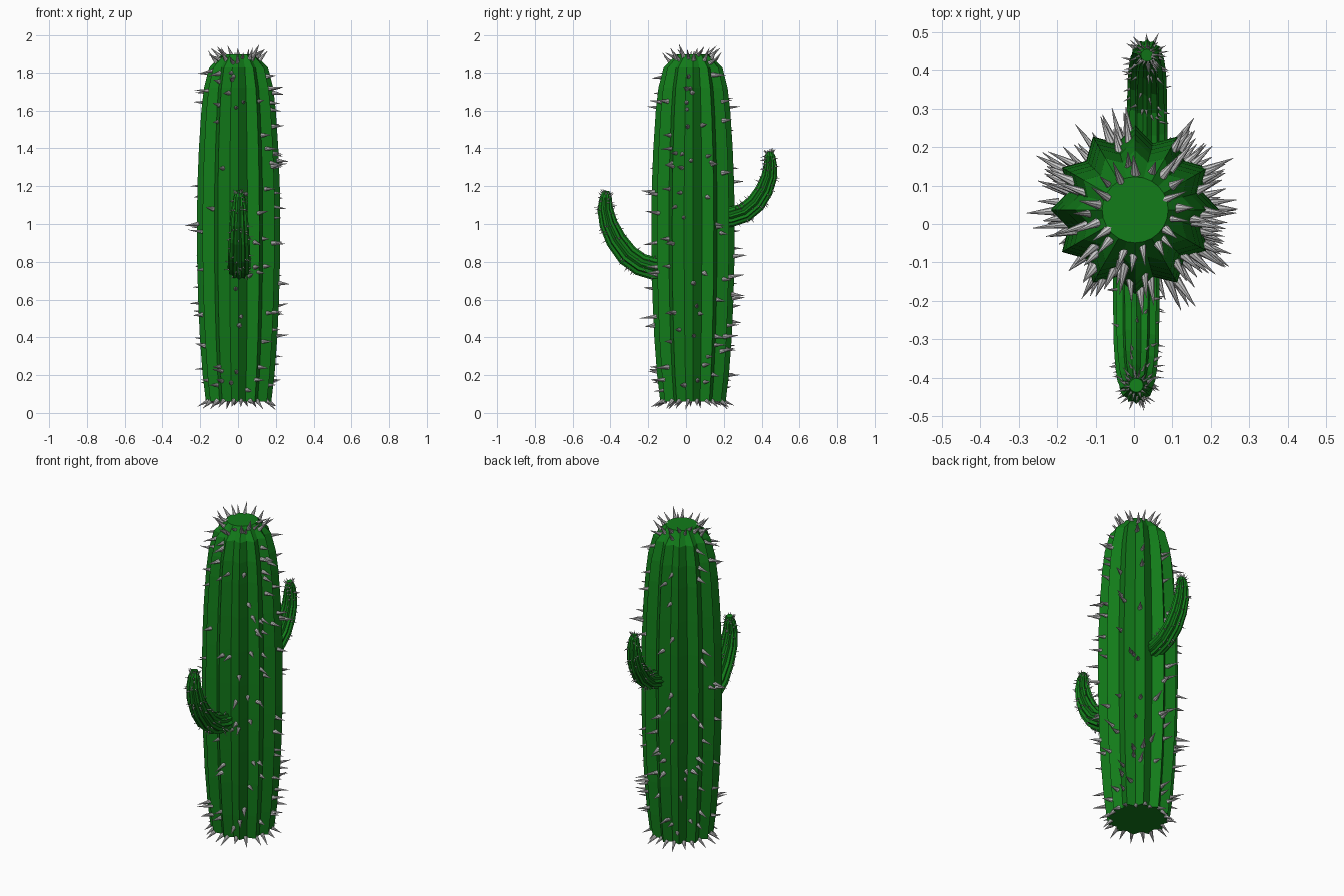
import bpy, bmesh, math, random
from mathutils import Vector, Matrix

if "Cube" in bpy.data.objects:
    bpy.data.objects.remove(bpy.data.objects["Cube"])

random.seed(7)
RIBS = 12
green = bpy.data.materials.new("cactus_green")
green.diffuse_color = (0.006, 0.2, 0.01, 1)
green.use_nodes = True
green.node_tree.nodes["Principled BSDF"].inputs["Base Color"].default_value = green.diffuse_color


def finish(bm, name, mat=None):
    me = bpy.data.meshes.new(name)
    bm.to_mesh(me)
    bm.free()
    ob = bpy.data.objects.new(name, me)
    bpy.context.collection.objects.link(ob)
    if mat:
        me.materials.append(mat)
    return ob


def frames(path, x):
    """Centre, tangent, side axis and radius for each (y, z, r) station."""
    pts = [Vector((x, y, z)) for y, z, r in path]
    out = []
    for i, p in enumerate(pts):
        t = (pts[min(i + 1, len(pts) - 1)] - pts[max(i - 1, 0)]).normalized()
        out.append((p, t, t.cross(Vector((1, 0, 0))), path[i][2]))
    return out


def ribbed_body(name, path, x):
    """Loft a 12-pointed star along the path, ending in a round flat cap."""
    bm = bmesh.new()
    rings = []
    fr = frames(path, x)
    for i, (c, t, side, r) in enumerate(fr):
        valley = 1.0 if i == len(fr) - 1 else 0.82
        ring = []
        for k in range(2 * RIBS):
            a = math.pi * k / RIBS
            rad = r * (valley if k % 2 else 1)
            ring.append(bm.verts.new(
                c + (Vector((1, 0, 0)) * math.cos(a) + side * math.sin(a)) * rad))
        rings.append(ring)
    for lo, hi in zip(rings, rings[1:]):
        for k in range(2 * RIBS):
            j = (k + 1) % (2 * RIBS)
            bm.faces.new((lo[k], lo[j], hi[j], hi[k]))
    bm.faces.new(rings[0])
    bm.faces.new(rings[-1])
    bmesh.ops.recalc_face_normals(bm, faces=bm.faces)
    return finish(bm, name, green)


def add_spine(bm, p, d, length, rad):
    d = d.normalized()
    m = Matrix.Translation(p + d * length * 0.42) @ d.to_track_quat('Z', 'Y').to_matrix().to_4x4()
    bmesh.ops.create_cone(bm, cap_ends=True, segments=8, radius1=rad,
                          radius2=rad * 0.06, depth=length, matrix=m)


def spines(name, path, x, count, size, rad, t0, tip, base):
    """Scatter cones over the sides, plus clusters round the tip and base."""
    bm = bmesh.new()
    fr = frames(path, x)
    n = len(fr) - 1

    def place(s, a, tilt, scale):
        i = min(int(s), n - 1)
        f = s - i
        (c0, ta, sa, r0), (c1, tb, sb, r1) = fr[i], fr[i + 1]
        side = sa.lerp(sb, f)
        out = Vector((1, 0, 0)) * math.cos(a) + side * math.sin(a)
        phase = abs((a * RIBS / math.pi) % 2 - 1)
        r = (r0 + (r1 - r0) * f) * (0.82 + 0.18 * phase)
        jitter = Vector([random.uniform(-0.15, 0.15) for _ in range(3)])
        add_spine(bm, c0.lerp(c1, f) + out * r, out + ta * tilt + jitter,
                  size * scale, rad * random.uniform(0.8, 1.1))

    for _ in range(count):
        place(random.uniform(t0, n - 0.9), random.uniform(0, 2 * math.pi),
              random.uniform(-0.1, 0.1), random.uniform(0.6, 1.1))
    for k in range(tip):
        a = 2 * math.pi * (k + random.random() * 0.6) / tip
        place(n - random.uniform(0.02, 0.7), a, random.uniform(0.5, 1.8),
              random.uniform(0.75, 0.95))
    for k in range(base):
        a = 2 * math.pi * (k + random.random() * 0.6) / base
        place(0.02, a, random.uniform(-1.0, -0.4), random.uniform(0.6, 0.85))
    return finish(bm, name)


# Stations as (y, z, radius)
CY = 0.037
trunk = [(CY, z, r) for z, r in (
    (0.06, 0.173), (0.2, 0.19), (0.4, 0.205), (0.6, 0.214), (0.8, 0.219),
    (1.0, 0.22), (1.2, 0.218), (1.4, 0.21), (1.6, 0.197), (1.72, 0.183),
    (1.83, 0.155), (1.9, 0.086))]
front_arm = [(-0.10, 0.765, 0.061), (-0.17, 0.765, 0.061), (-0.24, 0.785, 0.060),
             (-0.31, 0.835, 0.059), (-0.37, 0.915, 0.055), (-0.41, 1.0, 0.049),
             (-0.428, 1.08, 0.041), (-0.425, 1.14, 0.032), (-0.42, 1.175, 0.018)]
back_arm = [(0.18, 1.03, 0.053), (0.24, 1.038, 0.053), (0.31, 1.06, 0.052),
            (0.37, 1.11, 0.051), (0.415, 1.18, 0.047), (0.44, 1.25, 0.042),
            (0.446, 1.31, 0.036), (0.444, 1.36, 0.028), (0.44, 1.385, 0.016)]

# Ribbed green bodies
ribbed_body("trunk", trunk, 0.003)
ribbed_body("front_arm", front_arm, 0.006)
ribbed_body("back_arm", back_arm, 0.034)

# Grey spines
spines("trunk_spines", trunk, 0.003, 135, 0.085, 0.0125, 0.4, 22, 20)
spines("front_arm_spines", front_arm, 0.006, 70, 0.028, 0.004, 1.0, 16, 0)
spines("back_arm_spines", back_arm, 0.034, 70, 0.028, 0.004, 1.2, 16, 0)
